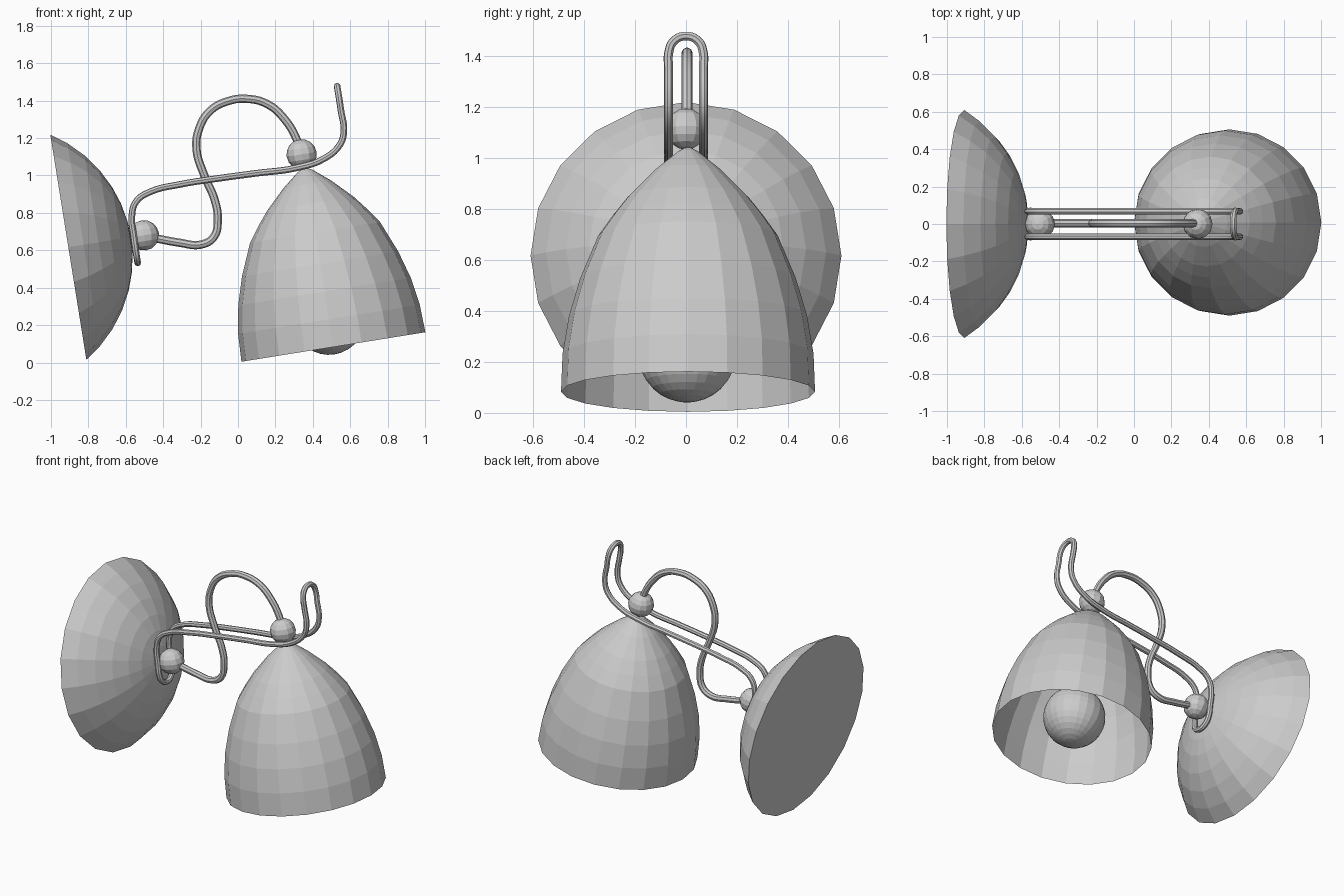
import bpy, bmesh
from math import sin, cos, pi, radians
from mathutils import Matrix, Vector

if "Cube" in bpy.data.objects:
    bpy.data.objects.remove(bpy.data.objects["Cube"])

grey = bpy.data.materials.new("lamp grey")
grey.use_nodes = True
COLOUR = (0.6, 0.6, 0.6, 1)
grey.diffuse_color = COLOUR
grey.node_tree.nodes["Principled BSDF"].inputs["Base Color"].default_value = COLOUR

TILT = radians(9.1)


def place(loc, angle):
    return Matrix.Translation(loc) @ Matrix.Rotation(angle, 4, 'Y')


def add_mesh(name, bm, matrix):
    mesh = bpy.data.meshes.new(name)
    bm.to_mesh(mesh)
    bm.free()
    mesh.materials.append(grey)
    obj = bpy.data.objects.new(name, mesh)
    obj.matrix_world = matrix
    bpy.context.collection.objects.link(obj)
    return obj


def lathe(name, profile, tip, matrix, segments=20, capped=False):
    """Spin (radius, height) pairs about local z, closing to a tip."""
    bm = bmesh.new()
    turn = [2 * pi * i / segments for i in range(segments)]
    rings = [[bm.verts.new((r * cos(a), r * sin(a), h)) for a in turn] for r, h in profile]
    for low, high in zip(rings, rings[1:]):
        for i in range(segments):
            j = (i + 1) % segments
            bm.faces.new((low[i], low[j], high[j], high[i]))
    apex = bm.verts.new((0, 0, tip))
    for i in range(segments):
        bm.faces.new((rings[-1][i], rings[-1][(i + 1) % segments], apex))
    if capped:
        bm.faces.new(rings[0][::-1])
    return add_mesh(name, bm, matrix)


def ball(name, loc, radius, segments, rings):
    bm = bmesh.new()
    bmesh.ops.create_uvsphere(bm, u_segments=segments, v_segments=rings, radius=radius)
    return add_mesh(name, bm, place(loc, -TILT))


def wire(name, points, radius, closed=False):
    """Round rod along a smooth path, turned into a mesh."""
    curve = bpy.data.curves.new(name + "_path", 'CURVE')
    curve.dimensions = '3D'
    curve.bevel_depth = radius
    curve.bevel_resolution = 2
    curve.resolution_u = 5
    curve.use_fill_caps = True
    spline = curve.splines.new('BEZIER')
    spline.bezier_points.add(len(points) - 1)
    for knot, co in zip(spline.bezier_points, points):
        knot.co = co
        knot.handle_left_type = knot.handle_right_type = 'AUTO'
    spline.use_cyclic_u = closed
    curve.materials.append(grey)
    obj = bpy.data.objects.new(name, curve)
    bpy.context.collection.objects.link(obj)
    bpy.ops.object.select_all(action='DESELECT')
    obj.select_set(True)
    bpy.context.view_layer.objects.active = obj
    bpy.ops.object.convert(target='MESH')
    bpy.ops.object.shade_smooth_by_angle()


# Wall mount: shallow spherical cap with a flat back
R = 0.717
cap = [(R * sin(radians(a)), R * cos(radians(a)) - 0.38) for a in (58.2, 50, 41, 32, 23, 15, 7)]
lathe("wall_mount", cap, R - 0.38, place((-0.905, 0, 0.617), pi / 2 - TILT), capped=True)

# Open bell shade
bell = [(.498, 0), (.492, .15), (.467, .30), (.423, .45), (.352, .62),
        (.295, .70), (.235, .775), (.13, .88), (.04, .953)]
lathe("lamp_shade", bell, 0.975, place((0.51, 0.008, 0.083), -TILT))

# Bulb and the two joints
ball("bulb", (0.486, 0.004, 0.234), 0.193, 24, 16)
ball("shade_joint", (0.34, 0, 1.113), 0.081, 12, 8)
ball("mount_joint", (-0.503, 0, 0.68), 0.081, 12, 8)

# Curled arm between the joints
arm = [(-.47, .67), (-.31, .64), (-.20, .63), (-.13, .67), (-.108, .765), (-.125, .87),
       (-.18, 1.0), (-.222, 1.14), (-.208, 1.25), (-.15, 1.345), (-.055, 1.397),
       (.045, 1.41), (.16, 1.38), (.25, 1.30), (.315, 1.19), (.34, 1.11)]
wire("curled_arm", [(x, 0.004, z) for x, z in arm], 0.022)

# Long closed loop: two parallel rods joined by rounded ends
side = [(-.547, .60), (-.558, .68), (-.568, .775), (-.545, .86), (-.47, .912), (-.31, .952),
        (-.10, .985), (.10, 1.012), (.31, 1.04), (.46, 1.09), (.545, 1.165), (.566, 1.235),
        (.55, 1.35), (.541, 1.41)]
HALF = 0.068


def rounded_end(x, z, direction):
    """Half circle from +y to -y, running along the given direction."""
    return [Vector((x, HALF * cos(t), z)) + direction * HALF * sin(t)
            for t in (pi / 4, pi / 2, 3 * pi / 4)]


loop = [Vector((x, HALF, z)) for x, z in side]
loop += rounded_end(*side[-1], Vector((-.16, 0, .987)))
loop += [Vector((x, -HALF, z)) for x, z in reversed(side)]
loop += rounded_end(*side[0], Vector((.16, 0, -.987)))[::-1]
wire("long_loop", loop, 0.018, closed=True)
